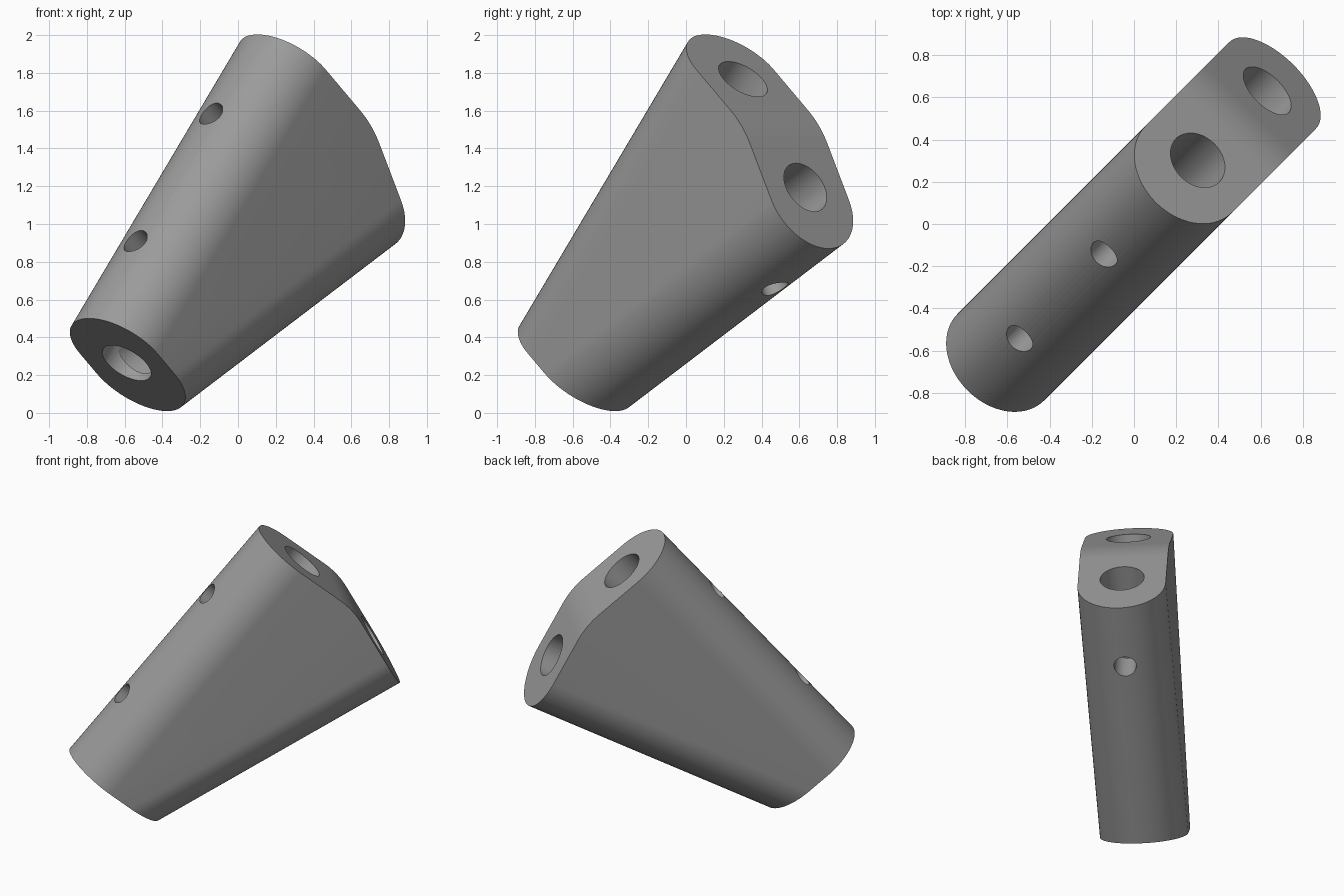
import bpy, bmesh, math
from mathutils import Vector

if "Cube" in bpy.data.objects:
    bpy.data.objects.remove(bpy.data.objects["Cube"])

S = math.sqrt(0.5)
R = 0.29                      # half thickness and edge rounding
BORE, PIN = 0.145, 0.073      # hole radii
LENGTH = 1.962                # socket length from the base hole
A, B = math.radians(50), math.radians(28.3)   # tilt of the two sockets
START = Vector((-0.834, 0.264))               # centre of the base hole (u, z)


def ray(a):
    return Vector((math.cos(a), math.sin(a)))


def world(p, w=0.0):
    """Point in the diagonal middle plane, pushed sideways by w."""
    return Vector(((p.x + w) * S, (p.x - w) * S, p.y))


def meet(p, d, q, e):
    """Crossing of two lines in the middle plane."""
    n = Vector((-e.y, e.x))
    return p + d * ((q - p).dot(n) / d.dot(n))


dA, dB = ray(A), ray(B)
upA, downB = ray(A + math.pi / 2), ray(B - math.pi / 2)
HALF_A, HALF_B = 0.368, 0.368   # bore axis to outer ridge

# Blended corner between the two end faces
FILLET = 0.6
mid, half = (A + B) / 2, (A - B) / 2
corner = START + ray(mid) * (LENGTH / math.cos(half))
centre = corner - ray(mid) * (FILLET / math.cos(half))
blend = [centre + ray(B + (A - B) * i / 10) * FILLET for i in range(11)]


def outline(inset):
    a, b = HALF_A - inset, HALF_B - inset
    bottom_a = START + upA * a
    bottom_b = meet(START + downB * b, dB, START, upA)
    return [bottom_a, bottom_b, START + dB * LENGTH + downB * b,
            *blend, START + dA * LENGTH + upA * a]


# Body: stacked outlines, with both ridges rounded
bm = bmesh.new()
STEPS = 40
loops = []
for i in range(STEPS + 1):
    t = -math.pi / 2 + math.pi * i / STEPS
    pts = outline(R * (1 - math.cos(t)))
    loops.append([bm.verts.new(world(p, R * math.sin(t))) for p in pts])
for lo, hi in zip(loops, loops[1:]):
    for j in range(len(lo)):
        k = (j + 1) % len(lo)
        bm.faces.new((lo[j], lo[k], hi[k], hi[j]))
bm.faces.new(loops[0])
bm.faces.new(loops[-1])
bmesh.ops.recalc_face_normals(bm, faces=bm.faces)
bmesh.ops.dissolve_limit(bm, angle_limit=math.radians(0.2),
                         verts=bm.verts, edges=bm.edges)
mesh = bpy.data.meshes.new("angled_socket_block")
bm.to_mesh(mesh)
bm.free()
body = bpy.data.objects.new("angled_socket_block", mesh)
bpy.context.collection.objects.link(body)

grey = bpy.data.materials.new("mid_grey")
grey.diffuse_color = (0.33, 0.33, 0.33, 1)
grey.use_nodes = True
grey.node_tree.nodes["Principled BSDF"].inputs["Base Color"].default_value = grey.diffuse_color
mesh.materials.append(grey)


def drill(name, p, q, radius):
    """Cut a round hole between two points of the middle plane."""
    p, q = world(p), world(q)
    bpy.ops.mesh.primitive_cylinder_add(
        vertices=64, radius=radius, depth=(q - p).length, location=(p + q) / 2,
        rotation=(q - p).to_track_quat('Z', 'Y').to_euler())
    cutter = bpy.context.object
    cutter.name = name
    cutter.data.materials.append(grey)
    cutter.hide_render = True
    bpy.context.view_layer.objects.active = body
    mod = body.modifiers.new(name, 'BOOLEAN')
    mod.operation, mod.solver, mod.object = 'DIFFERENCE', 'EXACT', cutter
    bpy.ops.object.modifier_apply(modifier=name)
    bpy.data.objects.remove(cutter)


# Two bores sharing the base hole
drill("upper_bore", START - dA * 0.1, START + dA * (LENGTH + 0.1), BORE)
drill("lower_bore", START + dB * 0.1, START + dB * (LENGTH + 0.1), BORE)

# Small screw holes through the ridges into the bores
for n, (d, out, along) in enumerate([(dA, upA, 0.535), (dA, upA, 1.415),
                                     (dB, downB, 1.51)]):
    p = START + d * along
    drill(f"screw_hole_{n}", p + out * 0.02, p + out * 0.5, PIN)

bpy.ops.object.select_all(action='DESELECT')
body.select_set(True)
bpy.context.view_layer.objects.active = body
bpy.ops.object.shade_smooth_by_angle(angle=math.radians(30))
